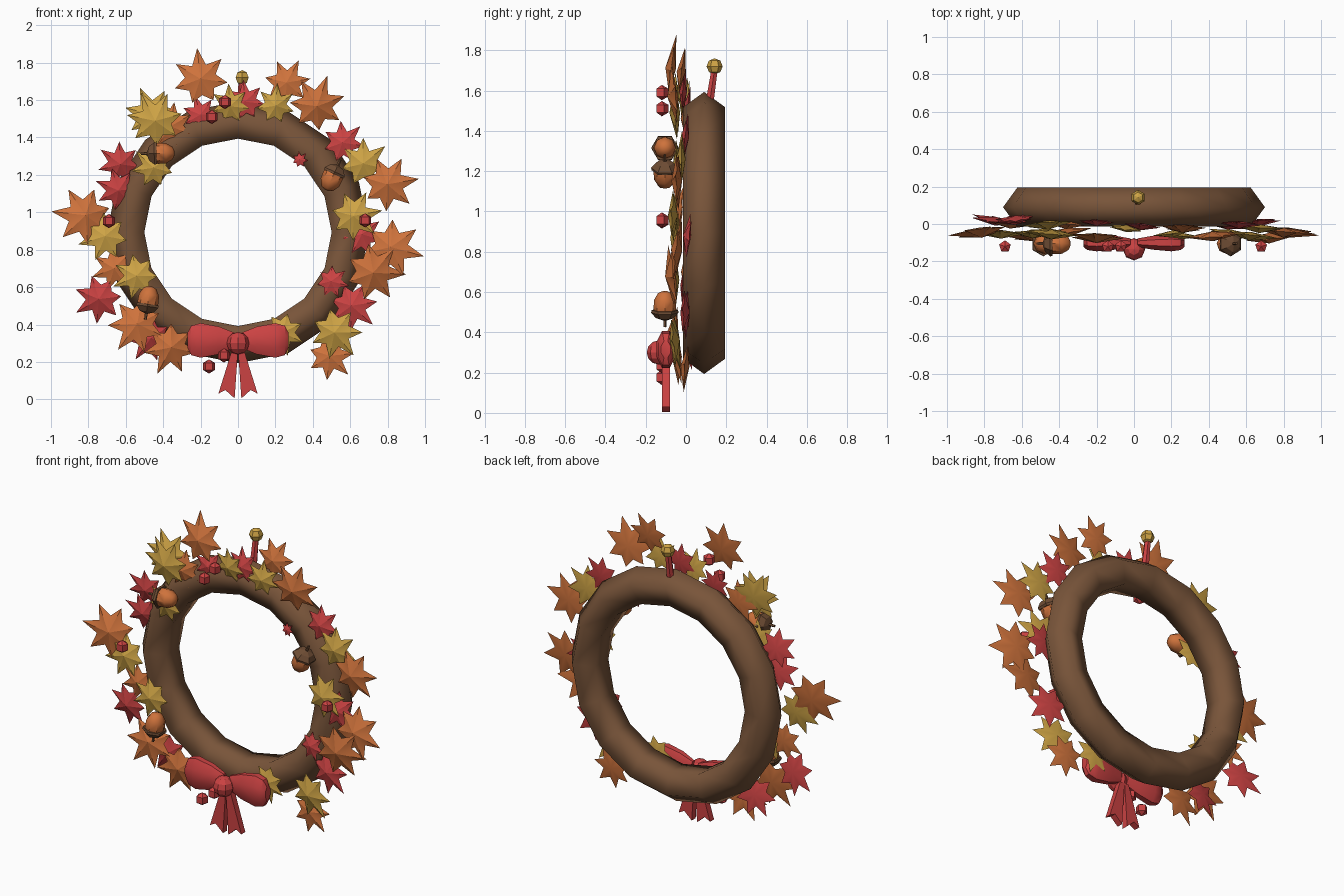
import bpy, bmesh, math, random
from mathutils import Vector, Matrix

if "Cube" in bpy.data.objects:
    bpy.data.objects.remove(bpy.data.objects["Cube"])

random.seed(4)
CZ = 0.893  # height of the ring centre


def mat(name, rgb):
    m = bpy.data.materials.new(name)
    m.diffuse_color = (*rgb, 1)
    m.use_nodes = True
    m.node_tree.nodes["Principled BSDF"].inputs["Base Color"].default_value = m.diffuse_color
    return m


BROWN = mat("bark brown", (0.19, 0.09, 0.042))
ORANGE = mat("leaf orange", (0.62, 0.17, 0.045))
YELLOW = mat("leaf gold", (0.62, 0.37, 0.06))
RED = mat("berry red", (0.60, 0.055, 0.055))
CAP = mat("acorn cap brown", (0.16, 0.075, 0.035))


def finish(bm, name, material, matrix=None, angle=None):
    bmesh.ops.recalc_face_normals(bm, faces=bm.faces)
    me = bpy.data.meshes.new(name)
    bm.to_mesh(me)
    bm.free()
    ob = bpy.data.objects.new(name, me)
    bpy.context.collection.objects.link(ob)
    me.materials.append(material)
    if matrix:
        ob.matrix_world = matrix
    if angle:
        bpy.ops.object.select_all(action='DESELECT')
        ob.select_set(True)
        bpy.context.view_layer.objects.active = ob
        bpy.ops.object.shade_smooth_by_angle(angle=math.radians(angle))
    return ob


def loft(rings):
    """Skin closed rings of points and cap both ends."""
    bm = bmesh.new()
    rows = [[bm.verts.new(p) for p in r] for r in rings]
    n = len(rows[0])
    for a, b in zip(rows, rows[1:]):
        for i in range(n):
            bm.faces.new((a[i], a[(i + 1) % n], b[(i + 1) % n], b[i]))
    bm.faces.new(rows[0])
    bm.faces.new(rows[-1])
    return bm


def turned(profile, sides):
    """Revolve (radius, height) pairs around local z."""
    return loft([[(r * math.cos(i * math.tau / sides), r * math.sin(i * math.tau / sides), h)
                  for i in range(sides)] for r, h in profile])


def aim(pos, axis):
    q = Vector(axis).to_track_quat('Z', 'Y')
    return Matrix.Translation(pos) @ q.to_matrix().to_4x4()


def ball(name, pos, r, material, sides=5, rings=3):
    bm = bmesh.new()
    bmesh.ops.create_uvsphere(bm, u_segments=sides, v_segments=rings, radius=r)
    return finish(bm, name, material, Matrix.Translation(pos))


# Ring: pentagonal section swept round sixteen segments
bm = bmesh.new()
N, S = 16, 5
grid = []
for i in range(N):
    a = i * math.tau / N
    row = []
    for j in range(S):
        b = j * math.tau / S
        rad = 0.59 + 0.11 * math.cos(b)
        row.append(bm.verts.new((rad * math.cos(a), 0.11 * math.sin(b), rad * math.sin(a))))
    grid.append(row)
for i in range(N):
    for j in range(S):
        k, l = (i + 1) % N, (j + 1) % S
        bm.faces.new((grid[i][j], grid[k][j], grid[k][l], grid[i][l]))
finish(bm, "ring", BROWN, Matrix.Translation((0, 0.09, CZ)), 179)


# Leaf: seven-lobed star, puffed at front and back
def leaf(name, x, z, r, y, material, spin=0.0):
    bm = bmesh.new()
    tips = [1, 0.92, 0.85, 0.78, 0.78, 0.85, 0.92]
    rim = []
    for i, t in enumerate(tips):
        for a, rad in ((i, t), (i + 0.5, 0.5)):
            a *= math.tau / 7
            rim.append(bm.verts.new((r * rad * math.cos(a), 0, r * rad * math.sin(a))))
    for side in (-0.19, 0.12):
        c = bm.verts.new((0, side * r, 0))
        for i in range(14):
            bm.faces.new((c, rim[i], rim[(i + 1) % 14]))
    out = math.atan2(z - CZ, x) + spin
    tilt = Matrix.Rotation(random.uniform(-0.16, 0.16), 4, 'X') @ \
        Matrix.Rotation(random.uniform(-0.16, 0.16), 4, 'Z')
    finish(bm, name, material, Matrix.Translation((x, y, z)) @ tilt @
           Matrix.Rotation(-out, 4, 'Y'), 35)


orange = [(-.20, 1.71, .17, -.07), (.26, 1.69, .14, -.02), (.42, 1.57, .17, -.06),
          (.80, 1.15, .17, -.04), (.82, .81, .18, -.04), (.72, .68, .18, -.07),
          (.49, .23, .14, .0), (-.36, .28, .16, -.04), (-.54, .40, .17, -.06),
          (-.66, .70, .13, .0), (-.82, .98, .18, -.04), (-.36, 1.46, .14, .0)]
gold = [(.20, 1.57, .12, -.05), (.67, 1.26, .15, -.02), (.62, .98, .155, -.06),
        (.52, .36, .16, -.05), (.24, .36, .13, -.06), (-.54, .66, .14, -.05),
        (-.71, .87, .15, -.05), (-.44, 1.49, .17, -.05), (-.45, 1.24, .13, -.04),
        (-.04, 1.57, .12, -.02), (-.46, 1.52, .16, .0)]
red = [(.56, 1.37, .13, .0), (.61, .50, .15, .0), (-.47, .33, .14, .01),
       (-.74, .54, .15, .02), (-.63, 1.26, .13, .03), (-.64, 1.12, .13, .02),
       (.04, 1.59, .12, -.01), (-.20, 1.52, .11, .01), (.50, .63, .10, -.01),
       (.66, .88, .13, .01), (.33, 1.28, .05, .0)]
for label, rows, material in (("orange_leaf", orange, ORANGE), ("gold_leaf", gold, YELLOW),
                              ("red_leaf", red, RED)):
    for i, (x, z, r, y) in enumerate(rows):
        leaf(f"{label}_{i + 1}", x, z, r, y, material, random.uniform(-0.25, 0.25))

# Acorns: nut, cap and stem along one axis
acorns = [((-.43, -.105, 1.315), (1, 0, .02)), ((.51, -.105, 1.20), (-.42, 0, -.9)),
          ((-.482, -.105, .515), (.15, 0, 1))]
for i, (pos, axis) in enumerate(acorns):
    m = aim(pos, axis)
    finish(turned([(.046, -.03), (.056, .0), (.054, .045), (.034, .08), (.012, .09)], 8),
           f"acorn_nut_{i + 1}", ORANGE, m, 40)
    finish(turned([(.066, -.005), (.068, -.018), (.045, -.045), (.012, -.056)], 6),
           f"acorn_cap_{i + 1}", CAP, m)
    finish(turned([(.009, -.05), (.007, -.09)], 5), f"acorn_stem_{i + 1}", CAP, m)

# Berries
for i, (x, z) in enumerate([(-.07, 1.59), (-.14, 1.51), (-.69, .953), (.68, .957),
                            (-.155, .176), (-.075, .235)]):
    ball(f"berry_{i + 1}", (x, -.12, z), .038, RED)

# Bow: two puffed loops, a knot and two notched tails
for s, side in ((-1, "left"), (1, "right")):
    rings = []
    for x, hz, hy in ((.02, .045, .025), (.10, .08, .04), (.20, .10, .05),
                      (.25, .085, .042), (.27, .045, .025)):
        rings.append([(s * x, -.10 + hy * math.cos(k * math.tau / 8 + math.pi / 8),
                       .315 + hz * math.sin(k * math.tau / 8 + math.pi / 8)) for k in range(8)])
    finish(loft(rings), f"bow_loop_{side}", RED, None, 35)
    outline = [(.0, .27), (.03, .27), (.105, .03), (.068, .05), (.018, .005)]
    finish(loft([[(s * x, y, z) for x, z in outline] for y in (-.118, -.08)]),
           f"bow_tail_{side}", RED)
ball("bow_knot", (0, -.135, .30), .06, RED, 8, 6)

# Hanging peg behind the top of the ring
finish(turned([(.022, 0), (.018, .14)], 6), "peg", RED, aim((.02, .12, 1.56), (0, .15, 1)))
ball("peg_knob", (.022, .142, 1.72), .04, YELLOW, 6, 4)
